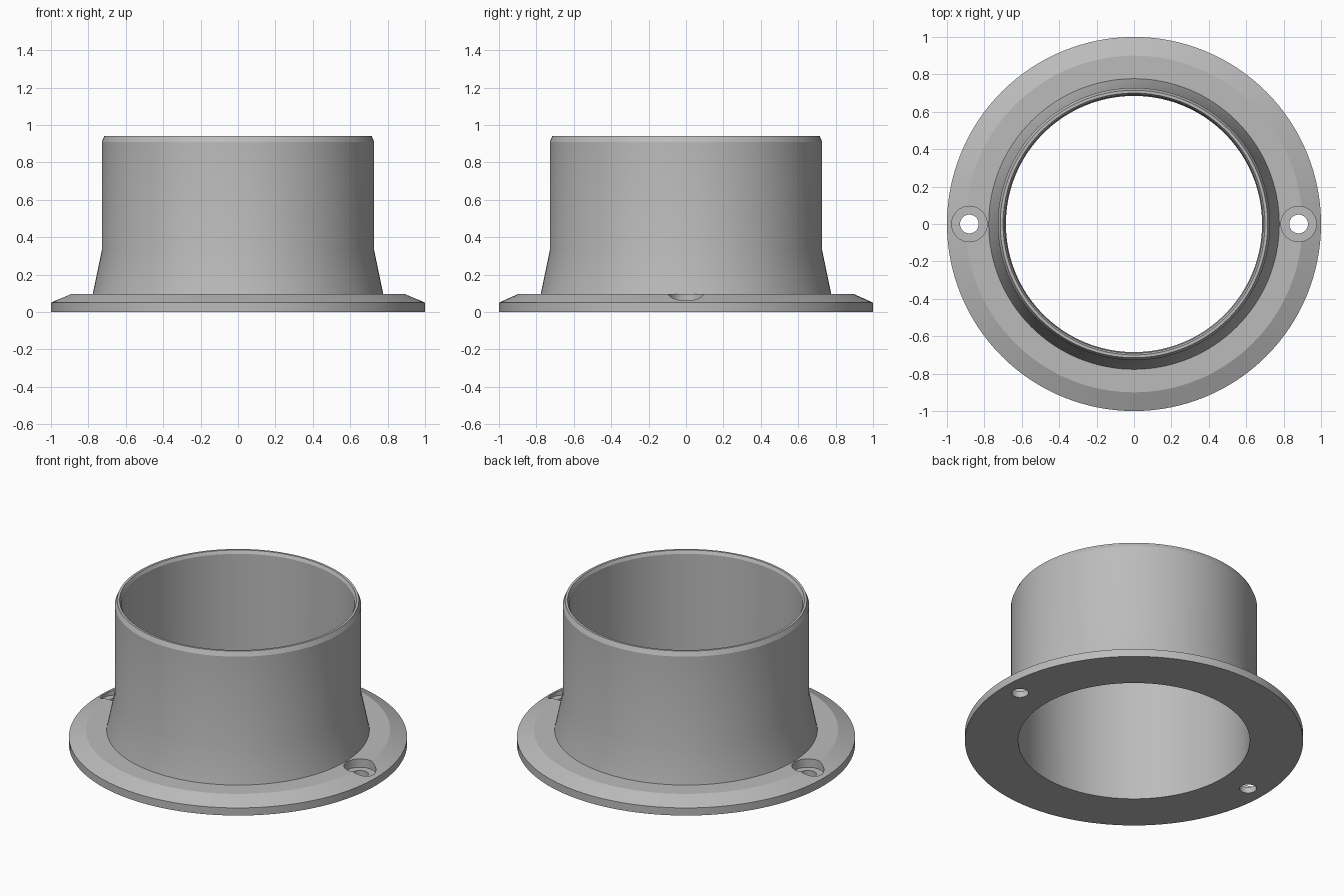
import bpy, bmesh, math

cube = bpy.data.objects.get("Cube")
if cube:
    bpy.data.objects.remove(cube, do_unlink=True)

SEGMENTS = 128

grey = bpy.data.materials.new("plain grey")
grey.use_nodes = True
colour = (0.5, 0.5, 0.5, 1)
grey.diffuse_color = colour
grey.node_tree.nodes["Principled BSDF"].inputs["Base Color"].default_value = colour


def lathe(name, profile, steps, centre_x=0.0):
    """Revolve a closed (radius, height) profile; zero radius makes a pole."""
    bm = bmesh.new()
    verts = [bm.verts.new((r, 0, z)) for r, z in profile]
    edges = [bm.edges.new((verts[i], verts[(i + 1) % len(verts)])) for i in range(len(verts))]
    bmesh.ops.spin(bm, geom=verts + edges, cent=(0, 0, 0), axis=(0, 0, 1),
                   angle=math.tau, steps=steps, use_merge=False)
    bmesh.ops.remove_doubles(bm, verts=bm.verts, dist=0.0001)
    # Drop the degenerate edges left along the axis
    loose = [e for e in bm.edges if not e.link_faces]
    bmesh.ops.delete(bm, geom=loose, context="EDGES")
    bmesh.ops.recalc_face_normals(bm, faces=bm.faces)
    mesh = bpy.data.meshes.new(name)
    bm.to_mesh(mesh)
    bm.free()
    mesh.materials.append(grey)
    obj = bpy.data.objects.new(name, mesh)
    obj.location.x = centre_x
    bpy.context.collection.objects.link(obj)
    return obj


# Flange, flared neck and thin-walled collar in one revolved section
body = lathe("flanged_collar", [
    (0.685, 0), (1, 0), (1, 0.05), (0.9, 0.095),
    (0.777, 0.095), (0.728, 0.33),
    (0.728, 0.91), (0.715, 0.94), (0.70, 0.94), (0.69, 0.92),
], SEGMENTS)

# Counterbored screw holes on both sides
for side, x in (("left", 0.88), ("right", -0.88)):
    cutter = lathe(side + "_screw_hole_cutter", [
        (0, -0.1), (0.05, -0.1), (0.05, 0.04), (0.095, 0.04), (0.095, 0.2), (0, 0.2),
    ], 48, x)
    cutter.hide_render = True
    cutter.hide_set(True)
    cut = body.modifiers.new(side + " screw hole", "BOOLEAN")
    cut.operation = "DIFFERENCE"
    cut.solver = "EXACT"
    cut.object = cutter

# Bake the holes so the cutters can go and sharp edges are kept
depsgraph = bpy.context.evaluated_depsgraph_get()
body_mesh = bpy.data.meshes.new_from_object(body.evaluated_get(depsgraph))
body.modifiers.clear()
body.data = body_mesh
for obj in [o for o in bpy.data.objects if o.name.endswith("_cutter")]:
    bpy.data.objects.remove(obj, do_unlink=True)

bpy.ops.object.select_all(action="DESELECT")
body.select_set(True)
bpy.context.view_layer.objects.active = body
bpy.ops.object.shade_smooth_by_angle(angle=math.radians(20))
